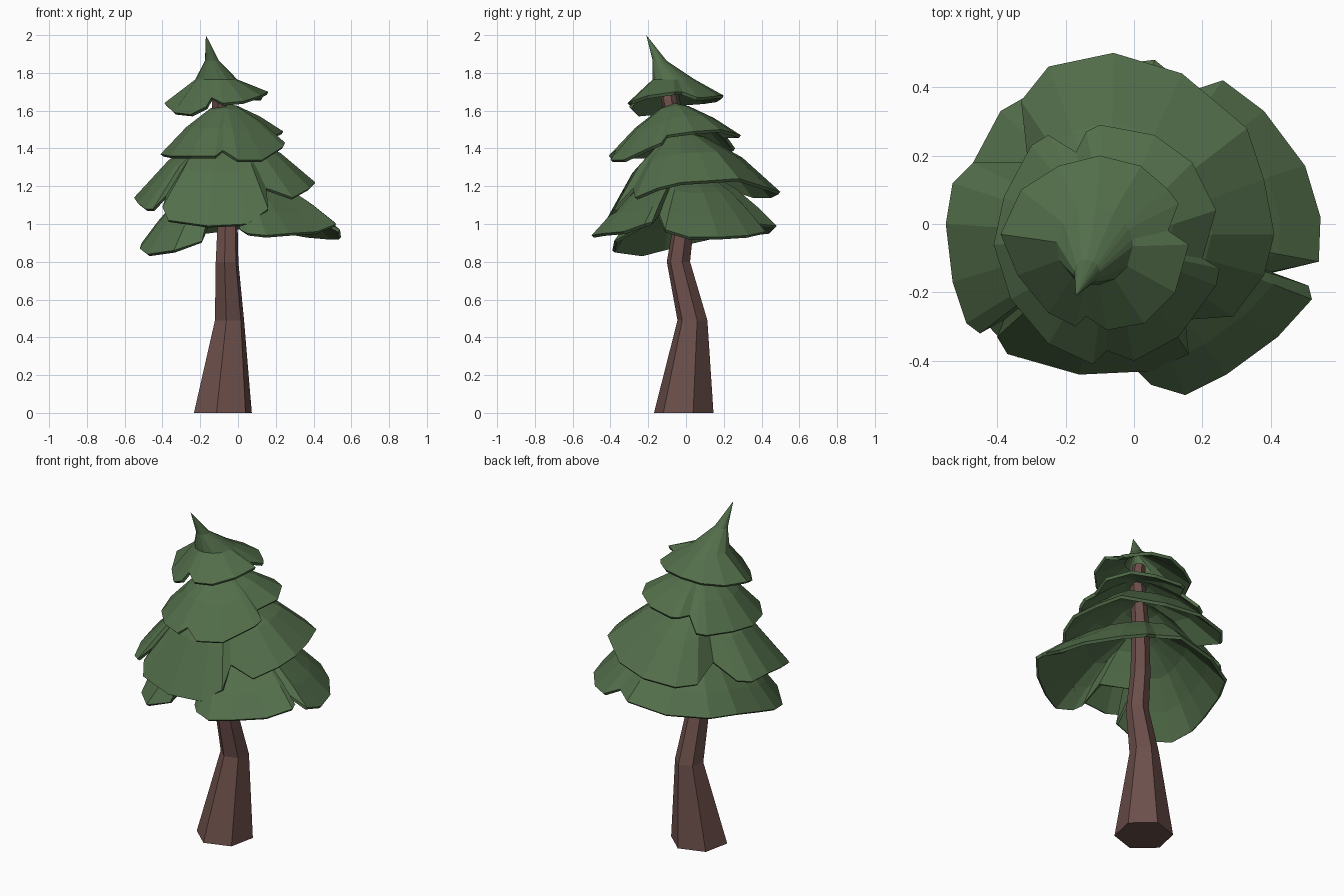
import bpy
import math
from mathutils import Vector


def material(name, rgb):
    m = bpy.data.materials.new(name)
    m.diffuse_color = (*rgb, 1)
    return m


BARK = material("bark", (0.15, 0.078, 0.069))
LEAF = material("needles", (0.085, 0.155, 0.068))


def add_object(name, verts, faces, mat):
    me = bpy.data.meshes.new(name)
    me.from_pydata([tuple(v) for v in verts], [], faces)
    me.materials.append(mat)
    ob = bpy.data.objects.new(name, me)
    bpy.context.collection.objects.link(ob)
    return ob


def bridge(a, b, n):
    """Quads between ring starting at index a (upper) and ring b (lower)."""
    return [(a + i, b + i, b + (i + 1) % n, a + (i + 1) % n) for i in range(n)]


# Crooked six-sided trunk: x, y, z, radius per ring
def trunk(rings, sides=6, phase=18):
    verts, faces = [], [tuple(reversed(range(sides)))]
    for x, y, z, r in rings:
        for i in range(sides):
            a = math.radians(phase) + math.tau * i / sides
            verts.append((x + r * math.cos(a), y + r * math.sin(a), z))
    for k in range(len(rings) - 1):
        faces += bridge((k + 1) * sides, k * sides, sides)
    faces.append(tuple(range(len(verts) - sides, len(verts))))
    return add_object("trunk", verts, faces, BARK)


# Drooping skirt: apex, inner rings (centre, radius or blend) and ragged rim
def skirt(name, apex, rings, rim):
    apex = Vector(apex)
    rim = [Vector(p) for p in rim]
    n = len(rim)
    verts, faces = [apex], [(0, 1 + i, 1 + (i + 1) % n) for i in range(n)]
    for ring in rings:
        if len(ring) == 2:      # fraction outward, fraction downward
            out, down = ring
            for p in rim:
                d = p - apex
                verts.append(apex + Vector((d.x * out, d.y * out, d.z * down)))
        else:                   # round ring x, y, z, radius
            x, y, z, r = ring
            for p in rim:
                d = (p - Vector((-0.11, -0.06, 0))).xy.normalized()
                verts.append(Vector((x + r * d.x, y + r * d.y, z)))
    verts += rim
    for k in range(len(rings)):
        faces += bridge(1 + k * n, 1 + (k + 1) * n, n)
    ob = add_object(name, verts, faces, LEAF)
    mod = ob.modifiers.new("thickness", "SOLIDIFY")
    mod.thickness = 0.018
    mod.offset = -1
    return ob


trunk([(-0.08, -0.012, 0, 0.161), (-0.045, 0.034, 0.49, 0.081),
       (-0.058, -0.04, 0.8, 0.063), (-0.055, -0.01, 1.02, 0.055),
       (-0.07, -0.03, 1.35, 0.047), (-0.1, -0.09, 1.66, 0.042),
       (-0.12, -0.1, 1.76, 0.035)])

skirt("top_foliage", (-0.17, -0.21, 2.0),
      [(-0.138, -0.14, 1.865, 0.037), (-0.115, -0.065, 1.765, 0.112)],
      [(0.16, -0.06, 1.70), (0.10, -0.02, 1.70), (0.13, 0.06, 1.67),
       (0.10, 0.10, 1.67), (0.02, 0.17, 1.68), (-0.10, 0.20, 1.68),
       (-0.22, 0.17, 1.66), (-0.33, 0.10, 1.65), (-0.39, -0.03, 1.64),
       (-0.34, -0.15, 1.59), (-0.25, -0.26, 1.58), (-0.17, -0.30, 1.62),
       (-0.14, -0.27, 1.67), (-0.08, -0.31, 1.64), (0.03, -0.29, 1.65),
       (0.12, -0.20, 1.68)])

skirt("upper_foliage", (-0.07, -0.06, 1.64), [(0.22, 0.1), (0.6, 0.47)],
      [(0.24, 0.04, 1.49), (0.17, 0.18, 1.50), (0.06, 0.26, 1.48),
       (-0.10, 0.29, 1.47), (-0.14, 0.27, 1.47), (-0.17, 0.21, 1.47),
       (-0.25, 0.26, 1.40), (-0.30, 0.23, 1.39), (-0.38, 0.08, 1.38),
       (-0.41, -0.06, 1.37), (-0.36, -0.22, 1.36), (-0.25, -0.35, 1.36),
       (-0.12, -0.41, 1.36), (-0.08, -0.37, 1.39), (0.00, -0.40, 1.34),
       (0.13, -0.33, 1.34), (0.24, -0.18, 1.41), (0.25, -0.13, 1.43),
       (0.20, -0.10, 1.47)])

skirt("middle_foliage", (-0.07, -0.03, 1.5), [(0.25, 0.12), (0.62, 0.45)],
      [(0.41, -0.03, 1.22), (0.38, 0.13, 1.23), (0.33, 0.28, 1.24),
       (0.14, 0.44, 1.19), (-0.06, 0.50, 1.17), (-0.25, 0.46, 1.15),
       (-0.33, 0.36, 1.15), (-0.31, 0.18, 1.21), (-0.47, 0.18, 1.14),
       (-0.53, 0.12, 1.13), (-0.55, 0.00, 1.14), (-0.53, -0.17, 1.11),
       (-0.49, -0.29, 1.08), (-0.45, -0.32, 1.08), (-0.38, -0.28, 1.15),
       (-0.40, -0.33, 1.09), (-0.37, -0.38, 1.02), (-0.16, -0.44, 0.99),
       (0.05, -0.43, 1.00), (0.16, -0.38, 1.08), (0.15, -0.28, 1.19),
       (0.29, -0.27, 1.14), (0.38, -0.15, 1.19)])

skirt("lower_foliage", (-0.05, 0.0, 1.32), [(0.25, 0.16), (0.55, 0.4), (0.8, 0.71)],
      [(0.545, 0.02, 0.93), (0.50, 0.17, 0.93), (0.38, 0.33, 0.94),
       (0.26, 0.42, 0.96), (0.17, 0.39, 1.00), (0.06, 0.48, 0.99),
       (-0.18, 0.45, 0.96), (-0.39, 0.33, 0.95), (-0.47, 0.18, 0.94),
       (-0.51, 0.00, 0.90), (-0.52, -0.12, 0.87), (-0.48, -0.24, 0.84),
       (-0.34, -0.39, 0.86), (-0.19, -0.38, 0.91), (-0.14, -0.18, 1.02),
       (0.00, -0.28, 1.04), (0.01, -0.43, 0.97), (0.05, -0.47, 0.95),
       (0.15, -0.50, 0.94), (0.27, -0.44, 0.95), (0.42, -0.33, 0.96),
       (0.52, -0.22, 1.00), (0.51, -0.18, 1.01), (0.40, -0.14, 1.05),
       (0.54, -0.11, 0.97)])
